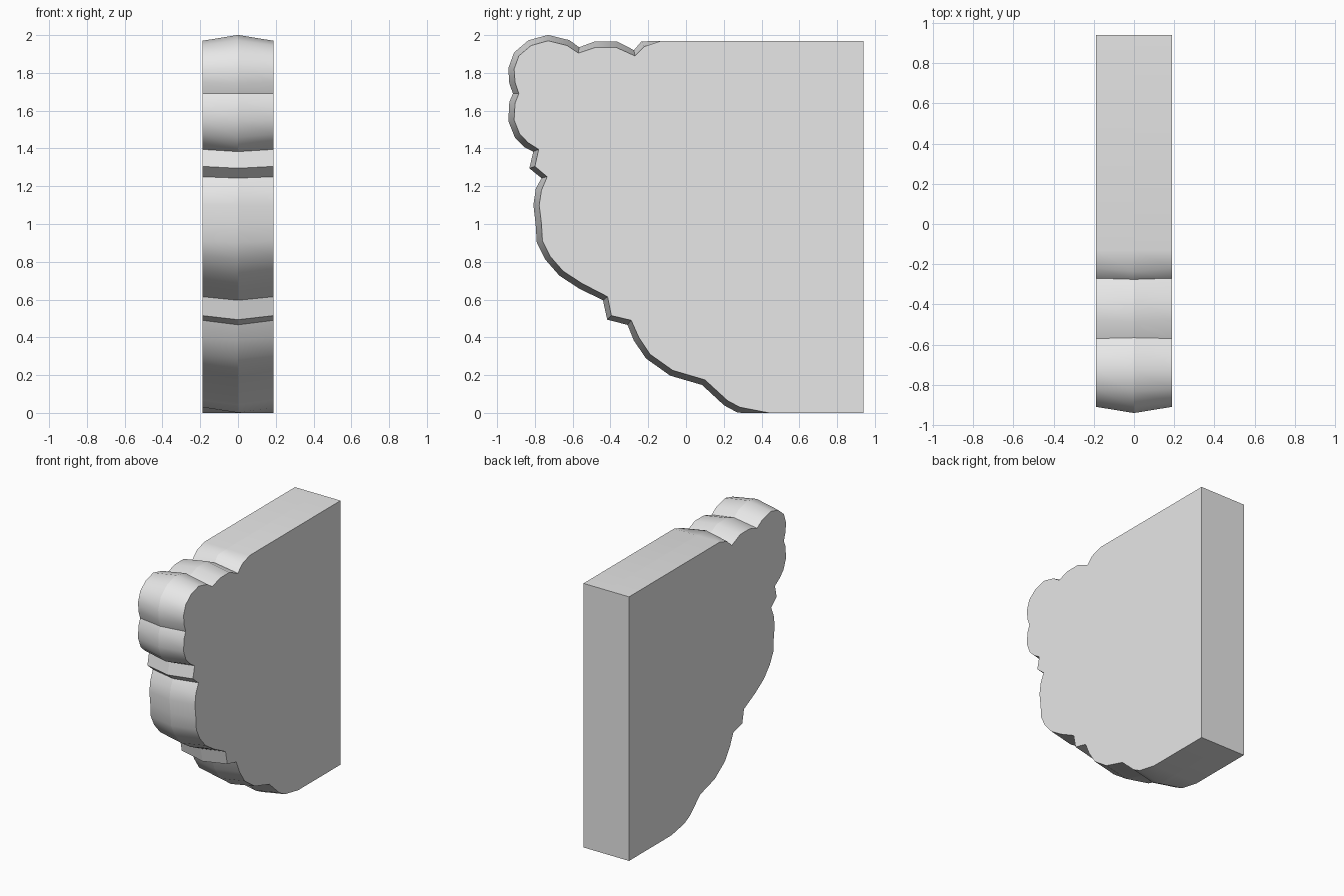
import bpy
import bmesh
import math
from mathutils import Vector

default_cube = bpy.data.objects.get("Cube")
if default_cube:
    bpy.data.objects.remove(default_cube, do_unlink=True)

HALF_WIDTH = 0.188
BACK = 0.94
TOP = 1.97
RIDGE = 0.031

# Carved front edge of the side faces as (y, z), from the flat top down to the base
scallop_lobes = [(-.13, TOP), (-.22, 1.94), (-.27, 1.89), (-.37, 1.935), (-.48, 1.935),
                 (-.57, 1.905), (-.63, 1.945), (-.73, 1.97), (-.82, 1.945), (-.885, 1.89),
                 (-.91, 1.82), (-.905, 1.75), (-.885, 1.69), (-.905, 1.64), (-.91, 1.55),
                 (-.88, 1.475), (-.835, 1.43), (-.78, 1.395)]
upper_step = [(-.8, 1.305), (-.735, 1.25)]
belly = [(-.765, 1.18), (-.777, 1.1), (-.765, 1), (-.76, .91), (-.72, .83),
         (-.65, .75), (-.55, .685), (-.415, .615)]
lower_step = [(-.395, .515), (-.29, .49)]
foot = [(-.25, .4), (-.19, .31), (-.07, .225), (.1, .175), (.22, .065),
        (.285, .03), (.44, 0)]
edge = [Vector(p) for p in scallop_lobes + upper_step + belly + lower_step + foot]


def raised(points, distance):
    """Push the inner points of the outline outwards, keeping both ends fixed."""
    result = [points[0].copy()]
    for before, here, after in zip(points, points[1:], points[2:]):
        a = (here - before).normalized()
        b = (after - here).normalized()
        # The outline runs downwards along the front, so its outside is on the right
        normal = (Vector((a.y, -a.x)) + Vector((b.y, -b.x))).normalized()
        moved = here + normal * distance
        result.append(Vector((moved.x, max(moved.y, 0))))
    result.append(points[-1].copy())
    return result


def section(bm, x, outline):
    corners = [Vector((BACK, 0)), Vector((BACK, TOP))]
    return [bm.verts.new((x, p.x, p.y)) for p in outline + corners]


# Bracket body: two flat sides joined through a raised centre ridge
bm = bmesh.new()
loops = [section(bm, -HALF_WIDTH, edge),
         section(bm, 0, raised(edge, RIDGE)),
         section(bm, HALF_WIDTH, edge)]
count = len(loops[0])
for first, second in zip(loops, loops[1:]):
    for i in range(count):
        j = (i + 1) % count
        bm.faces.new((first[i], first[j], second[j], second[i]))
bm.faces.new(loops[0])
bm.faces.new(loops[-1])
bmesh.ops.recalc_face_normals(bm, faces=bm.faces)

mesh = bpy.data.meshes.new("scalloped_bracket")
bm.to_mesh(mesh)
bm.free()
bracket = bpy.data.objects.new("scalloped_bracket", mesh)
bpy.context.collection.objects.link(bracket)

# Plain grey material
grey = bpy.data.materials.new("plain grey")
grey.use_nodes = True
colour = (0.8, 0.8, 0.8, 1)
grey.diffuse_color = colour
grey.node_tree.nodes["Principled BSDF"].inputs["Base Color"].default_value = colour
mesh.materials.append(grey)

# Smooth lobes with crisp cusps
bpy.ops.object.select_all(action="DESELECT")
bracket.select_set(True)
bpy.context.view_layer.objects.active = bracket
bpy.ops.object.shade_smooth_by_angle(angle=math.radians(40))

# Keep the centre ridge crisp
for e in mesh.edges:
    if all(abs(mesh.vertices[v].co.x) < 0.001 for v in e.vertices):
        e.use_edge_sharp = True
